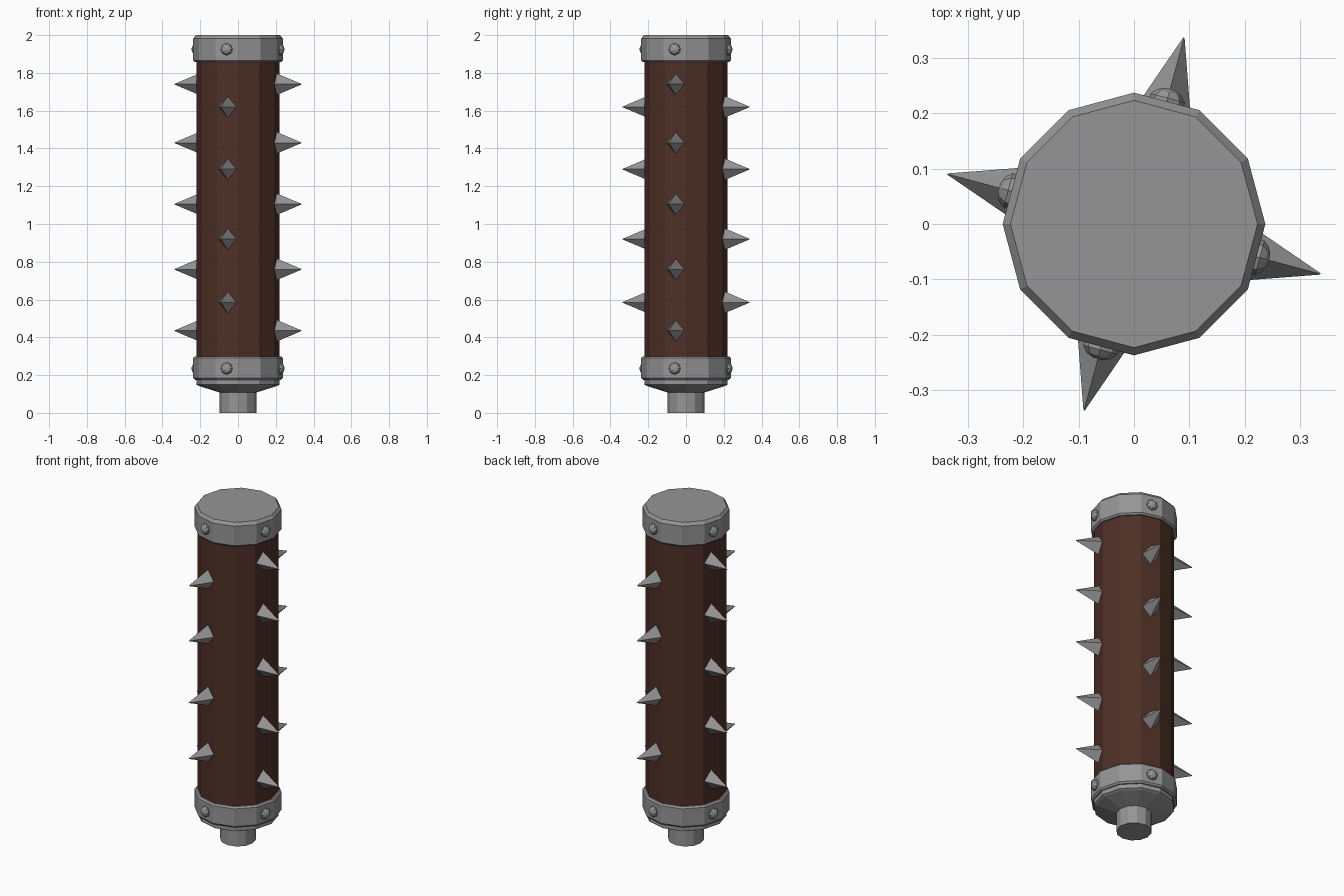
import bpy, bmesh, math
from mathutils import Matrix, Vector

if "Cube" in bpy.data.objects:
    bpy.data.objects.remove(bpy.data.objects["Cube"])


def material(name, rgb):
    m = bpy.data.materials.new(name)
    m.diffuse_color = (*rgb, 1)
    m.use_nodes = True
    m.node_tree.nodes["Principled BSDF"].inputs["Base Color"].default_value = m.diffuse_color
    return m


METAL = material("grey metal", (0.30, 0.30, 0.30))
WOOD = material("dark brown wood", (0.075, 0.029, 0.019))


def lathe(name, profile, sides, mat, matrix=Matrix(), closed=False):
    """Revolve (radius, height) points round z; open profiles get end caps."""
    bm = bmesh.new()
    rings = []
    for r, h in profile:
        rings.append([bm.verts.new((r * math.cos(2 * math.pi * i / sides),
                                    r * math.sin(2 * math.pi * i / sides), h))
                      for i in range(sides)])
    pairs = list(zip(rings, rings[1:]))
    if closed:
        pairs.append((rings[-1], rings[0]))
    else:
        bm.faces.new(rings[0])
        bm.faces.new(rings[-1])
    for a, b in pairs:
        for i in range(sides):
            j = (i + 1) % sides
            bm.faces.new((a[i], a[j], b[j], b[i]))
    bm.transform(matrix)
    bmesh.ops.recalc_face_normals(bm, faces=bm.faces)
    me = bpy.data.meshes.new(name)
    bm.to_mesh(me)
    bm.free()
    me.materials.append(mat)
    ob = bpy.data.objects.new(name, me)
    bpy.context.collection.objects.link(ob)
    return ob


def outward(angle, dist, z):
    """Frame whose z points outwards, x upwards, on a flat of the shaft."""
    a = math.radians(angle)
    return (Matrix.Rotation(a, 4, 'Z') @ Matrix.Translation((dist, 0, z))
            @ Matrix(((0, 0, 1, 0), (0, 1, 0, 0), (-1, 0, 0, 0), (0, 0, 0, 1))))


# wooden shaft
lathe("shaft", [(0.22, 0.17), (0.22, 1.95)], 12, WOOD)

# top cap and bottom collar
lathe("top_cap", [(0.228, 1.857), (0.237, 1.866), (0.237, 1.982), (0.223, 2.0)], 12, METAL)
lathe("bottom_collar", [(0.228, 0.175), (0.237, 0.185), (0.237, 0.290), (0.228, 0.299)], 12, METAL)

# tapered base and socket pin
lathe("base_plate", [(0.097, 0.108), (0.208, 0.143), (0.221, 0.150), (0.221, 0.18)], 12, METAL)
lathe("socket_pin", [(0.097, 0.0), (0.097, 0.115)], 12, METAL)

# four-sided spikes, staggered between the side and front/back columns
SIDE_ROWS = (1.74, 1.43, 1.105, 0.76, 0.435)
FRONT_ROWS = (1.62, 1.29, 0.92, 0.585)
for angle in (-15, 75, 165, 255):
    for z in (SIDE_ROWS if angle in (-15, 165) else FRONT_ROWS):
        lathe("spike", [(0.06, 0.0), (0.0015, 0.143)], 4, METAL,
              outward(angle, 0.205, z) @ Matrix.Diagonal((1, 0.86, 1, 1)))
    # rivets on both collars
    for z in (1.925, 0.235):
        lathe("rivet", [(0.032, -0.005), (0.032, 0.006), (0.023, 0.017), (0.009, 0.023)],
              8, METAL, outward(angle, 0.229, z))
